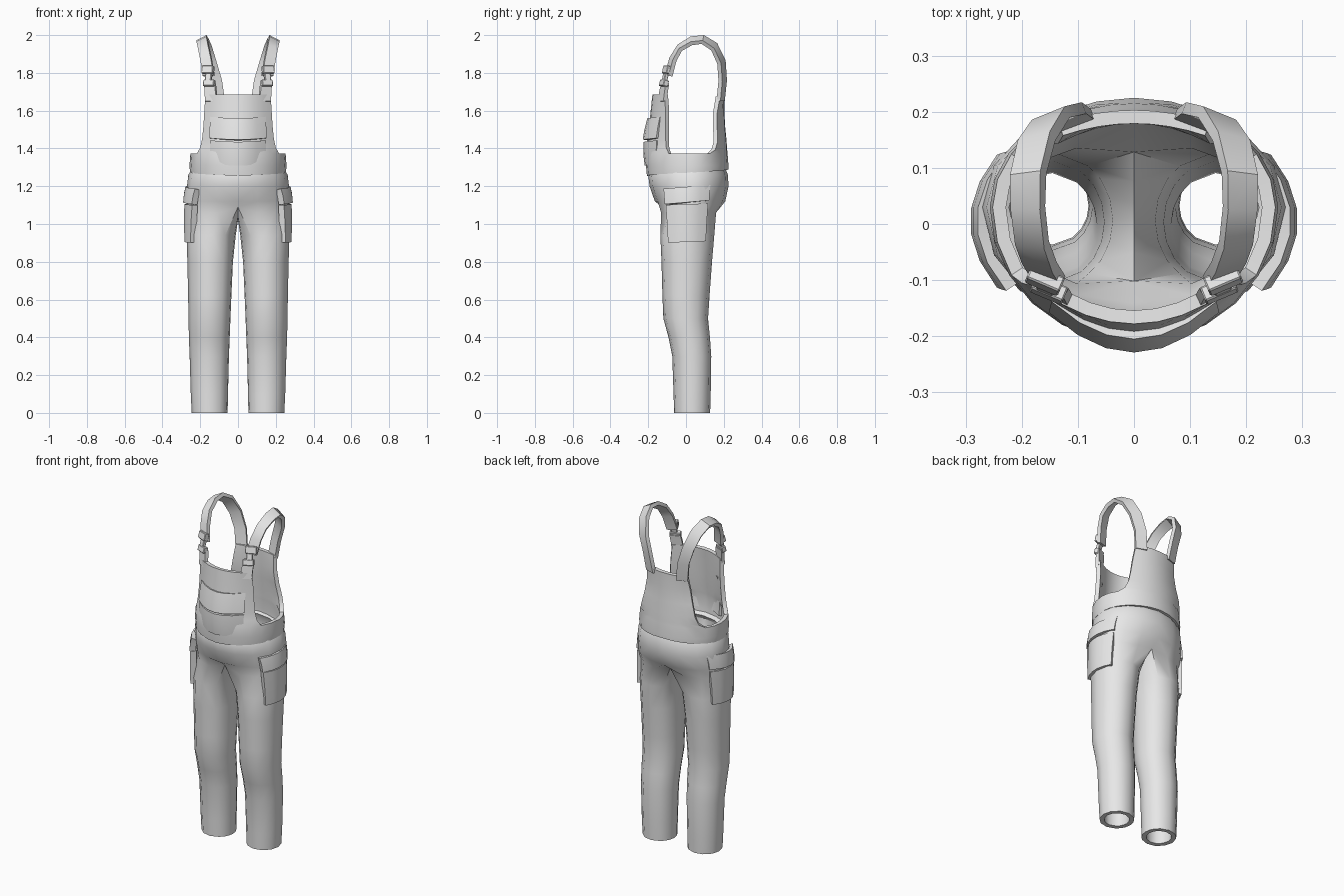
import bpy, bmesh, math
from mathutils import Matrix, Vector

if "Cube" in bpy.data.objects:
    bpy.data.objects.remove(bpy.data.objects["Cube"])

cloth = bpy.data.materials.new("grey cloth")
cloth.diffuse_color = (0.8, 0.8, 0.8, 1)
cloth.use_nodes = True
cloth.node_tree.nodes["Principled BSDF"].inputs["Base Color"].default_value = cloth.diffuse_color


def finish(ob, mirror=True, thick=0.0):
    """Mirror, thicken, bake the modifiers and shade."""
    ob.data.materials.append(cloth)
    if mirror:
        m = ob.modifiers.new("mirror", 'MIRROR')
        m.merge_threshold = 0.0005
    if thick:
        s = ob.modifiers.new("thickness", 'SOLIDIFY')
        s.thickness = thick
        s.offset = -1
    bpy.ops.object.select_all(action='DESELECT')
    ob.select_set(True)
    bpy.context.view_layer.objects.active = ob
    bpy.ops.object.convert(target='MESH')
    bpy.ops.object.shade_smooth_by_angle(angle=math.radians(35))


def new_object(name, bm):
    me = bpy.data.meshes.new(name)
    bm.to_mesh(me)
    bm.free()
    ob = bpy.data.objects.new(name, me)
    bpy.context.collection.objects.link(ob)
    return ob


def loft(name, rows, closed=False, mirror=True, thick=0.02):
    """Skin rows of points; None leaves a gap in the surface."""
    bm = bmesh.new()
    grid = [[bm.verts.new(p) if p else None for p in row] for row in rows]
    for a, b in zip(grid, grid[1:]):
        n = len(a)
        for k in range(n if closed else n - 1):
            j = (k + 1) % n
            quad = (a[k], a[j], b[j], b[k])
            if all(quad):
                bm.faces.new(quad)
    finish(new_object(name, bm), mirror, thick)


def half_ring(n, hw, yf, yb, z, yc=0.03):
    """Half oval from the front centre round the side to the back centre."""
    pts = []
    for k in range(n + 1):
        a = math.pi * (k / n - 0.5)
        r = (yc - yf) if a < 0 else (yb - yc)
        x = 0 if k in (0, n) else hw * math.cos(a)
        pts.append((x, yc + r * math.sin(a), z))
    return pts


# Trousers: leg rings (z, inner x, outer x, front y, back y)
LEG = [(0, .055, .245, -.063, .128), (.1, .053, .25, -.066, .131),
       (.3, .048, .256, -.073, .134), (.4, .044, .26, -.093, .127),
       (.5, .04, .262, -.12, .117), (.62, .035, .264, -.125, .125),
       (.8, .027, .268, -.13, .138), (.94, .012, .272, -.136, .15)]
rows = []
for z, xi, xo, yf, yb in LEG:
    cx, rx, cy, ry = (xi + xo) / 2, (xo - xi) / 2, (yf + yb) / 2, (yb - yf) / 2
    degs = [-125 + 31.25 * k for k in range(9)] + [125 + 110 / 6 * k for k in range(1, 6)]
    rows.append([(cx + rx * math.cos(math.radians(d)),
                  cy + ry * math.sin(math.radians(d)), z) for d in degs])
# Crotch row: the inner points lie on the centre seam
fork = half_ring(8, .273, -.145, .17, 1.06)
fork[0], fork[8] = (0, -.125, 1.09), (0, .15, 1.08)
for k in range(1, 6):
    s = 1 - k / 3
    fork.append((0, .012 + .125 * s, 1.02 + .055 * s * s))
rows.append(fork)
for z, hw, yf, yb in [(1.12, .273, -.165, .208), (1.2, .27, -.193, .225),
                      (1.26, .263, -.2, .222), (1.29, .245, -.185, .21)]:
    rows.append(half_ring(8, hw, yf, yb, z) + [None] * 5)
loft("trousers", rows, closed=True, thick=0.026)

# Upper body: closed waistband, then bib and back panel
rows = [half_ring(12, hw, yf, yb, z) for z, hw, yf, yb in
        [(1.255, .254, -.207, .225), (1.31, .257, -.212, .225), (1.372, .252, -.212, .22)]]
rows[0] = [(x, y, z + .035 * k / 12) for k, (x, y, z) in enumerate(rows[0])]
# z, bib half width, edge y, centre y, back half width, edge y, centre y
PANEL = [(1.405, .2, -.105, -.209, .195, .155, .218),
         (1.45, .19, -.108, -.203, .178, .168, .215),
         (1.52, .183, -.108, -.195, .16, .165, .208),
         (1.6, .178, -.108, -.187, .145, .165, .203),
         (1.685, .173, -.115, -.178, .135, .18, .203)]
for z, fw, fe, fc, bw, be, bc in PANEL:
    row = [(fw * u, fc + (fe - fc) * u * u, z) for u in (0, .25, .5, .77, 1)]
    row += [None] * 3
    row += [(bw * u, bc + (be - bc) * u * u, z - .012) for u in (1, .77, .5, .25, 0)]
    rows.append(row)
loft("bib_and_back", rows, thick=0.024)


# Bib pocket and flap: curved slabs (z, front y, half width)
def bib_slab(name, levels):
    us = (-1, -.66, -.33, 0, .33, .66, 1)
    loft(name, [[(u * w, y + 3.1 * (u * w) ** 2, z + .008 * u * u) for u in us]
                for z, y, w in levels], mirror=False, thick=0.03)


bib_slab("bib_pocket", [(1.31, -.219, .145), (1.37, -.226, .148), (1.435, -.224, .148)])
bib_slab("bib_pocket_flap", [(1.447, -.229, .152), (1.5, -.22, .15), (1.56, -.205, .147)])


# Side pockets and flaps on the thighs (z, outer x, y half width)
def side_slab(name, levels, slant):
    us = (-1, -.6, -.2, .2, .6, 1)
    loft(name, [[(x - 3.4 * (u * w) ** 2, .005 + u * w, z + slant * u) for u in us]
                for z, x, w in levels], thick=0.035)


side_slab("side_pocket", [(.905, .285, .1), (1.0, .287, .105), (1.105, .286, .112)], .004)
side_slab("side_pocket_flap", [(1.115, .292, .118), (1.16, .288, .121), (1.197, .28, .124)], .01)

# Shoulder straps: inner and outer edge, front to back
loft("shoulder_strap", [
    [(.13, -.113, 1.79), (.187, -.092, 1.785)],
    [(.145, -.088, 1.88), (.2, -.07, 1.87)],
    [(.16, -.045, 1.95), (.212, -.037, 1.93)],
    [(.168, .025, 1.993), (.22, .025, 1.965)],
    [(.167, .095, 2.0), (.221, .088, 1.972)],
    [(.15, .165, 1.958), (.207, .15, 1.93)],
    [(.123, .21, 1.865), (.182, .186, 1.85)],
    [(.093, .217, 1.76), (.152, .192, 1.755)],
    [(.077, .205, 1.65), (.138, .182, 1.65)]], thick=0.022)
loft("front_strap", [
    [(.117, -.15, 1.65), (.175, -.12, 1.65)],
    [(.12, -.142, 1.70), (.177, -.114, 1.70)],
    [(.125, -.132, 1.745), (.181, -.107, 1.745)]], thick=0.02)


# Buckles: small blocks turned to follow the strap
def block(name, centre, size):
    bm = bmesh.new()
    mat = (Matrix.Translation(Vector(centre)) @ Matrix.Rotation(math.radians(23), 4, 'Z')
           @ Matrix.Rotation(math.radians(-14), 4, 'X') @ Matrix.Diagonal((*size, 1)))
    bmesh.ops.create_cube(bm, size=1, matrix=mat)
    bmesh.ops.bevel(bm, geom=bm.edges[:], offset=.003, segments=1, affect='EDGES')
    finish(new_object(name, bm))


block("buckle_socket", (.152, -.117, 1.745), (.062, .028, .034))
block("buckle_tongue", (.155, -.11, 1.777), (.034, .02, .045))
block("buckle_clip", (.159, -.1, 1.816), (.064, .028, .042))
